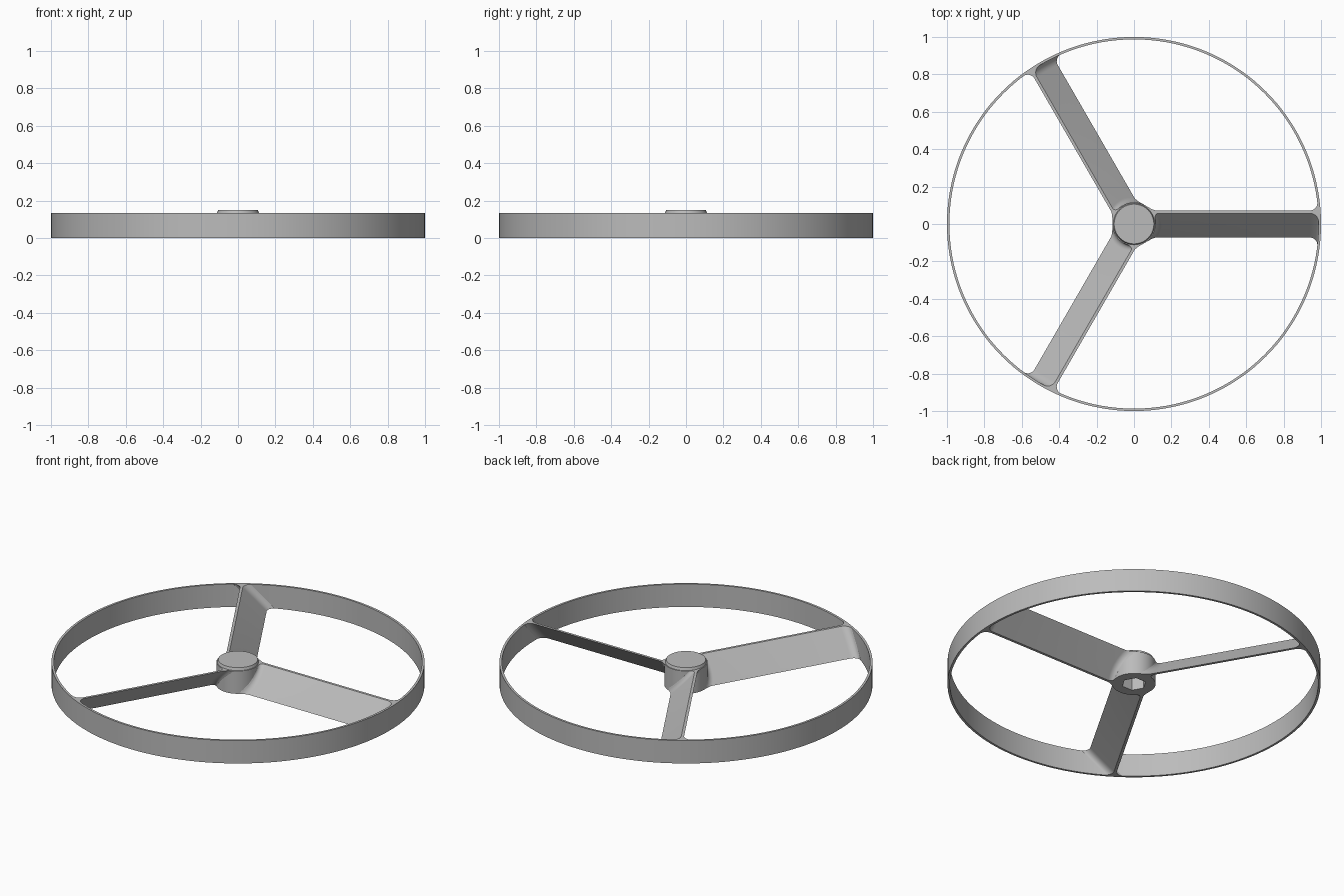
import bpy, bmesh
from math import sqrt, pi, cos, sin, radians

if "Cube" in bpy.data.objects:
    bpy.data.objects.remove(bpy.data.objects["Cube"])

HEIGHT = 0.135       # rim and blade height
HUB_R = 0.116
RIM_IN = 0.987
BLADE_HALF = 0.0075  # half thickness, measured horizontally
LEAN = 0.0645        # sideways lean of the blade from mid height

grey = bpy.data.materials.new("plain grey")
grey.use_nodes = True
grey.diffuse_color = (0.5, 0.5, 0.5, 1)
grey.node_tree.nodes["Principled BSDF"].inputs["Base Color"].default_value = (0.5, 0.5, 0.5, 1)


def finish(name, bm, angle=30):
    bmesh.ops.recalc_face_normals(bm, faces=bm.faces)
    mesh = bpy.data.meshes.new(name)
    bm.to_mesh(mesh)
    bm.free()
    obj = bpy.data.objects.new(name, mesh)
    bpy.context.collection.objects.link(obj)
    mesh.materials.append(grey)
    bpy.ops.object.select_all(action="DESELECT")
    obj.select_set(True)
    bpy.context.view_layer.objects.active = obj
    bpy.ops.object.shade_smooth_by_angle(angle=radians(angle))
    return obj


def circle(bm, radius, z, count):
    turns = [2 * pi * i / count for i in range(count)]
    return [bm.verts.new((radius * cos(a), radius * sin(a), z)) for a in turns]


def bridge(bm, a, b):
    for i in range(len(a)):
        j = (i + 1) % len(a)
        bm.faces.new((a[i], a[j], b[j], b[i]))


# Outer rim: a thin upright band
bm = bmesh.new()
loops = [circle(bm, r, z, 144) for r, z in
         ((1, 0), (1, HEIGHT), (RIM_IN, HEIGHT), (RIM_IN, 0))]
for i in range(4):
    bridge(bm, loops[i], loops[(i + 1) % 4])
finish("outer_rim", bm)

# Hub with a raised cap and a hexagonal socket underneath
bm = bmesh.new()
loops = [circle(bm, r, z, 72) for r, z in
         ((HUB_R, 0), (HUB_R, HEIGHT), (0.111, HEIGHT), (0.106, 0.15))]
for a, b in zip(loops, loops[1:]):
    bridge(bm, a, b)
bm.faces.new(loops[-1])
mouth, roof = circle(bm, 0.066, 0, 6), circle(bm, 0.066, 0.11, 6)
bridge(bm, mouth, roof)
bm.faces.new(roof)
for k in range(6):
    s = 12 * k
    for i in range(s, s + 12):
        bm.faces.new((loops[0][i], loops[0][(i + 1) % 72], mouth[k]))
    bm.faces.new((loops[0][(s + 12) % 72], mouth[(k + 1) % 6], mouth[k]))
finish("hub", bm)


def flare(d, radius):
    # Quarter-round growth of the blade close to a wall at distance d
    t = min(max(1 - d / radius, 0), 1)
    return radius * (1 - sqrt(1 - t * t))


def blade(name, turn):
    rows, steps = 8, 9
    bm = bmesh.new()
    sections = []
    for wall, way, radius in ((HUB_R, 1, 0.032), (RIM_IN, -1, 0.045)):
        group = []
        for k in range(steps + 1):
            d = radius * (1 - cos(pi / 2 * k / steps))
            w = BLADE_HALF + flare(d, radius)
            inset = d - (0.005 if k == 0 else 0)
            ring = []
            for side in (-1, 1):
                for v in (range(rows + 1) if side < 0 else range(rows, -1, -1)):
                    f = v / rows
                    y = LEAN * (2 * f - 1) + side * w
                    x = sqrt(max(wall * wall - y * y, 0)) + way * inset
                    ring.append(bm.verts.new((x, y, f * HEIGHT)))
            group.append(ring)
        sections += group if way > 0 else group[::-1]
    for a, b in zip(sections, sections[1:]):
        bridge(bm, a, b)
    bm.faces.new(sections[0])
    bm.faces.new(sections[-1])
    finish(name, bm).rotation_euler.z = turn


# Three pitched blades with rounded roots and tips
for i, name in enumerate(("left_blade", "back_blade", "front_blade")):
    blade(name, 2 * pi * i / 3)
